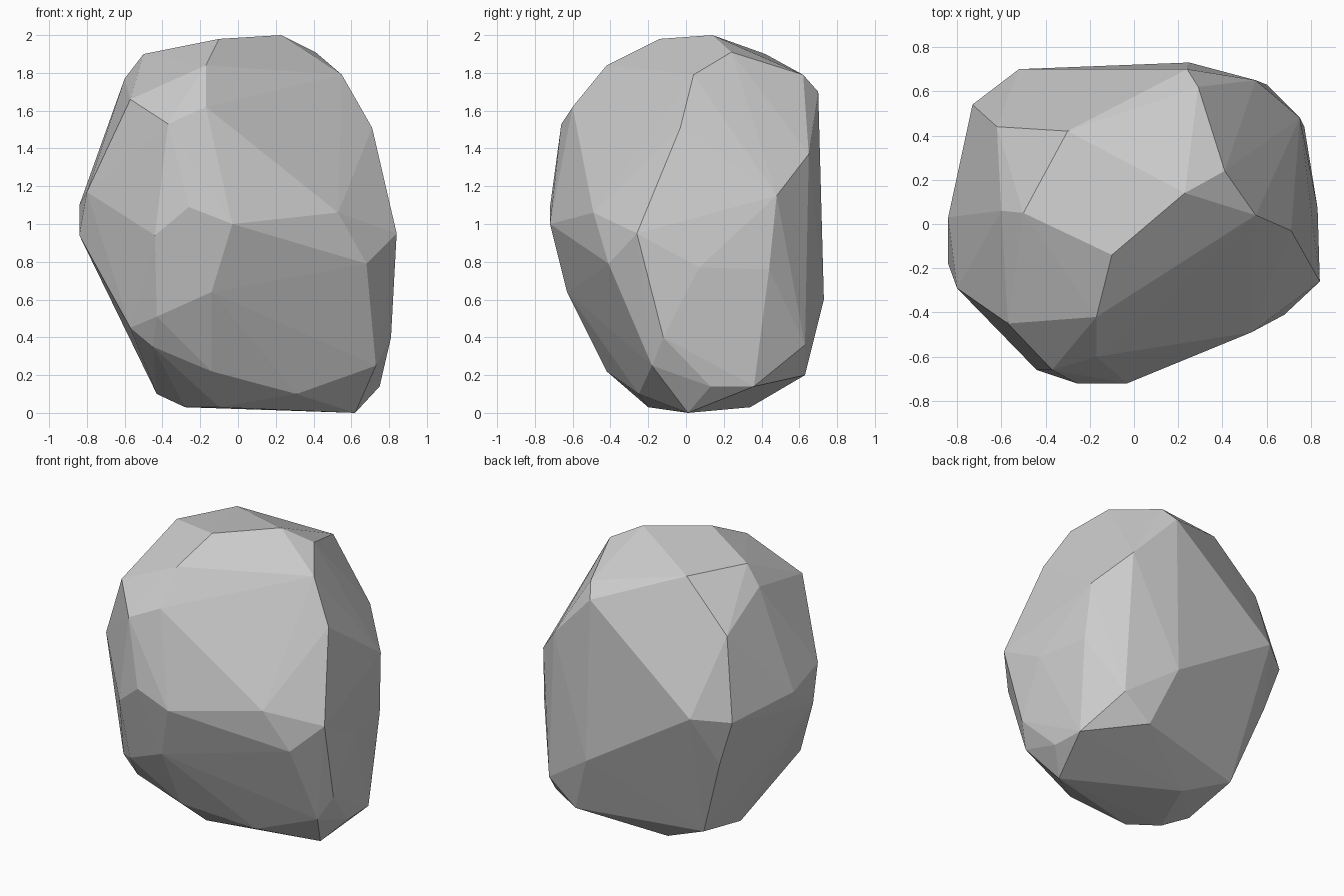
import bpy
import bmesh

# Corner points of the boulder, grouped by height
corners = [
    # cap
    (.23, .14, 2), (-.1, -.14, 1.98), (-.5, .05, 1.9), (.41, .24, 1.91),
    (.29, .62, 1.79), (-.17, -.42, 1.84), (.55, .04, 1.79), (.24, .7, 1.7),
    (-.57, -.45, 1.66), (-.3, .42, 1.9), (-.6, .06, 1.77),
    # shoulder
    (-.17, -.6, 1.62), (-.37, -.66, 1.53), (-.62, .44, 1.58),
    (.71, -.03, 1.51), (.55, .65, 1.37),
    # waist
    (-.26, -.72, 1.09), (-.03, -.72, 1.0), (.53, -.49, 1.06),
    (.84, -.26, .95), (.83, .07, .77), (.77, .44, .76), (.75, .48, 1.15),
    (-.52, .7, 1.08), (-.73, .54, 1.05), (-.84, .03, 1.1), (-.84, -.18, .94),
    (-.8, -.29, 1.17), (-.44, -.66, .94),
    # lower sides
    (.68, -.41, .79), (-.14, -.63, .64), (-.43, -.56, .51), (.25, .73, .6),
    (-.62, .52, .73), (-.57, -.43, .45), (.81, -.12, .4), (.6, .63, .36),
    # base
    (-.14, -.42, .22), (-.45, -.45, .35), (.31, -.25, .1), (.75, .13, .14),
    (.74, .36, .14), (.73, -.18, .25), (.4, .63, .2), (-.43, .42, .18),
    (-.43, .02, .1), (-.28, -.07, .03), (-.1, -.2, .03), (.62, .01, 0),
    (-.1, .34, .03),
]

# Boulder: faceted shell wrapped around the corners
bm = bmesh.new()
for c in corners:
    bm.verts.new(c)
bmesh.ops.convex_hull(bm, input=bm.verts[:])
loose = [v for v in bm.verts if not v.link_faces]
bmesh.ops.delete(bm, geom=loose, context='VERTS')
bmesh.ops.recalc_face_normals(bm, faces=bm.faces[:])

mesh = bpy.data.meshes.new("boulder")
bm.to_mesh(mesh)
bm.free()
boulder = bpy.data.objects.new("boulder", mesh)
bpy.context.collection.objects.link(boulder)
